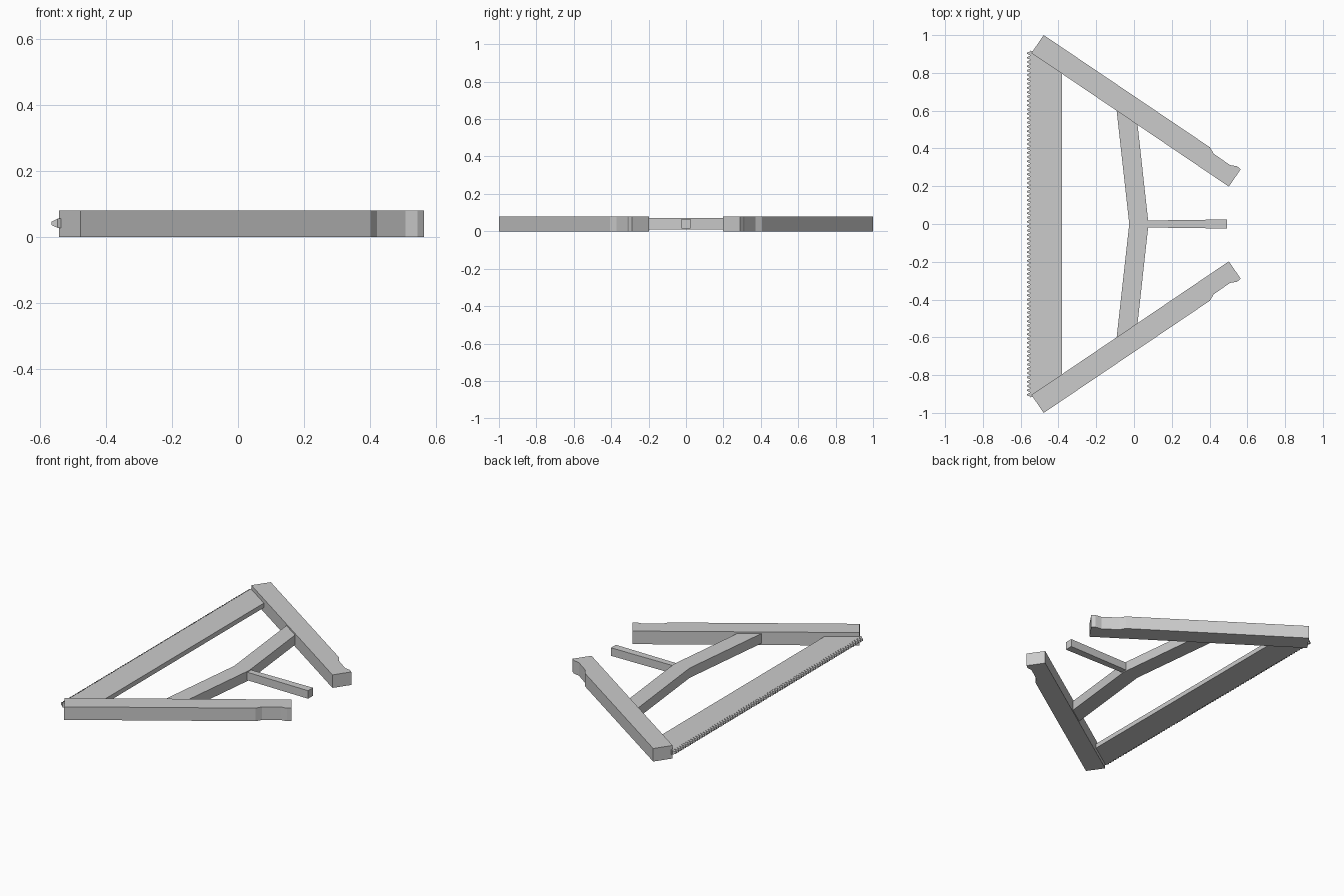
import bpy, bmesh

if "Cube" in bpy.data.objects:
    bpy.data.objects.remove(bpy.data.objects["Cube"])


def extrude(name, outline, z0, z1):
    """Flat outline (x, y) raised from z0 to z1."""
    bm = bmesh.new()
    face = bm.faces.new([bm.verts.new((x, y, z0)) for x, y in outline])
    ext = bmesh.ops.extrude_face_region(bm, geom=[face])
    for v in ext["geom"]:
        if isinstance(v, bmesh.types.BMVert):
            v.co.z = z1
    return finish(name, bm)


def finish(name, bm):
    bmesh.ops.recalc_face_normals(bm, faces=bm.faces)
    mesh = bpy.data.meshes.new(name)
    bm.to_mesh(mesh)
    bm.free()
    obj = bpy.data.objects.new(name, mesh)
    bpy.context.collection.objects.link(obj)
    return obj


# Two slanted side arms with a notched grip at the free end
arm = [(-0.478, 1.0), (0.402, 0.406), (0.422, 0.372), (0.508, 0.312),
       (0.545, 0.306), (0.565, 0.29), (0.502, 0.198), (-0.543, 0.905)]
for name, s in (("left_arm", 1), ("right_arm", -1)):
    extrude(name, [(x, y * s) for x, y in arm], 0, 0.08)

# Bent crossbar between the arms
extrude("crossbar", [(-0.094, 0.62), (0.016, 0.55), (0.077, 0), (0.016, -0.55),
                     (-0.094, -0.62), (-0.025, 0)], 0.01, 0.07)

# Tension lever, slightly wider toward the tip
extrude("tension_lever", [(0.04, 0.018), (0.492, 0.024), (0.492, -0.024),
                          (0.04, -0.018)], 0.016, 0.065)

# Blade plate
extrude("blade", [(-0.548, 0.918), (-0.382, 0.83), (-0.382, -0.83),
                  (-0.548, -0.918)], 0.027, 0.055)

# Row of wedge teeth, thinner at the tip
bm = bmesh.new()
count, half = 80, 0.915
pitch = 2 * half / count
for i in range(count):
    y = -half + (i + 0.5) * pitch
    ring = []
    for x, z0, z1, w in ((-0.547, 0.027, 0.055, 0.5), (-0.567, 0.036, 0.046, 0.12)):
        ring.append([bm.verts.new((x, y + sy * w * pitch, z))
                     for sy, z in ((-1, z0), (1, z0), (1, z1), (-1, z1))])
    a, b = ring
    bm.faces.new(b)
    bm.faces.new(a[::-1])
    for k in range(4):
        n = (k + 1) % 4
        bm.faces.new((a[k], a[n], b[n], b[k]))
finish("blade_teeth", bm)
